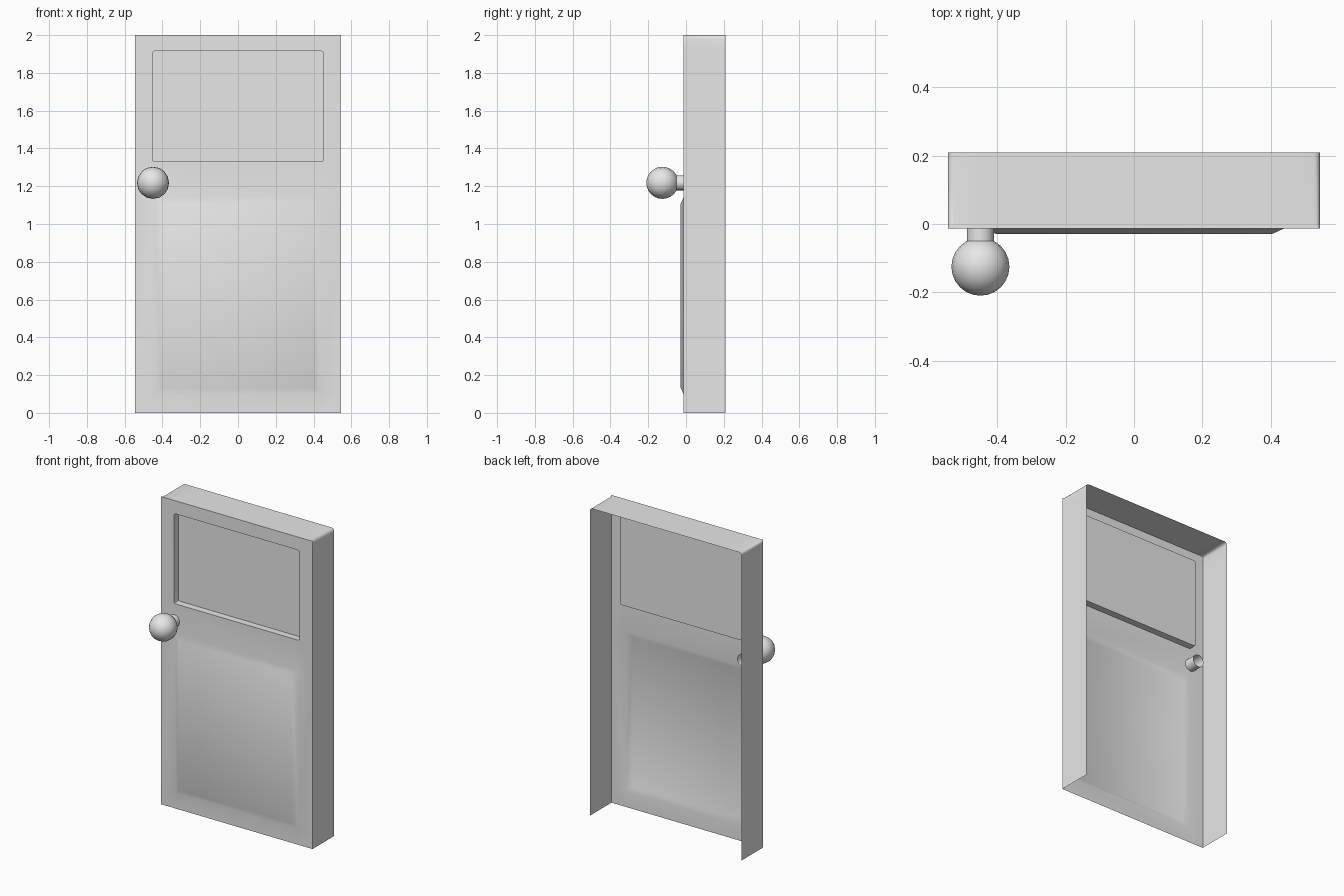
import bpy, bmesh, math
from mathutils import Matrix, Vector

if "Cube" in bpy.data.objects:
    bpy.data.objects.remove(bpy.data.objects["Cube"], do_unlink=True)

grey = bpy.data.materials.new("plain_grey")
grey.use_nodes = True
colour = (0.8, 0.8, 0.8, 1)
grey.diffuse_color = colour
grey.node_tree.nodes["Principled BSDF"].inputs["Base Color"].default_value = colour

HALF_W, HEIGHT = 0.545, 2.0
FRONT, LIP, BACK = -0.013, 0.0, 0.21


def finish(bm, name, angle):
    mesh = bpy.data.meshes.new(name)
    bm.to_mesh(mesh)
    bm.free()
    mesh.materials.append(grey)
    obj = bpy.data.objects.new(name, mesh)
    bpy.context.collection.objects.link(obj)
    bpy.ops.object.select_all(action="DESELECT")
    obj.select_set(True)
    bpy.context.view_layer.objects.active = obj
    bpy.ops.object.shade_smooth_by_angle(angle=math.radians(angle))
    return obj


def along_y(edge):
    a, b = edge.verts
    return abs(a.co.y - b.co.y) > 0.01 and (a.co - b.co).xz.length < 1e-4


# Door front: rows of (height, half width of the middle column)
bm = bmesh.new()
rows = [(0, 0.44), (0.1, 0.44), (1.14, 0.44), (1.33, 0.452), (1.915, 0.452), (HEIGHT, 0.452)]
grid = [[bm.verts.new((x, FRONT, z)) for x in (-HALF_W, -w, w, HALF_W)] for z, w in rows]
faces = {}
for r in range(len(rows) - 1):
    for c in range(3):
        faces[r, c] = bm.faces.new((grid[r][c], grid[r][c + 1], grid[r + 1][c + 1], grid[r + 1][c]))
bm.normal_update()

# Door sides and top: two steps back from the outline, open at the bottom
rim = [e for e in bm.edges if e.is_boundary and max(v.co.z for v in e.verts) > 0]
for depth in (LIP, BACK):
    new = bmesh.ops.extrude_edge_only(bm, edges=rim)["geom"]
    for v in new:
        if isinstance(v, bmesh.types.BMVert):
            v.co.y = depth
    rim = [e for e in new if isinstance(e, bmesh.types.BMEdge)
           and all(abs(v.co.y - depth) < 1e-5 for v in e.verts)]

# Raised lower panel
bmesh.ops.inset_region(bm, faces=[faces[1, 1]], thickness=0.035, depth=0.016, use_even_offset=True)

# Recessed upper pane
new = bmesh.ops.extrude_face_region(bm, geom=[faces[3, 1]])["geom"]
pane = [v for v in new if isinstance(v, bmesh.types.BMVert)]
bmesh.ops.translate(bm, verts=pane, vec=Vector((0, 0.045, 0)))
if faces[3, 1].is_valid and all(v not in pane for v in faces[3, 1].verts):
    bm.faces.remove(faces[3, 1])

# Rounded pane corners and rounded top corners behind the square front lip
pane_corners = [e for e in bm.edges if along_y(e) and any(v in pane for v in e.verts)]
bmesh.ops.bevel(bm, geom=pane_corners, offset=0.012, segments=2, profile=0.5, affect="EDGES")
top_corners = [e for e in bm.edges if along_y(e)
               and all(abs(v.co.x) > HALF_W - 0.001 and v.co.z > HEIGHT - 0.001 for v in e.verts)
               and max(v.co.y for v in e.verts) > LIP + 0.1]
bmesh.ops.bevel(bm, geom=top_corners, offset=0.018, segments=3, profile=0.5, affect="EDGES")
finish(bm, "door_shell", 40)

# Round knob and its open stem
turn = Matrix.Rotation(math.radians(90), 4, "X")
bm = bmesh.new()
bmesh.ops.create_uvsphere(bm, u_segments=16, v_segments=12, radius=0.085,
                          matrix=Matrix.Translation((-0.45, -0.125, 1.218)) @ turn)
finish(bm, "door_knob", 60)

bm = bmesh.new()
bmesh.ops.create_cone(bm, cap_ends=False, segments=16, radius1=0.04, radius2=0.04, depth=0.12,
                      matrix=Matrix.Translation((-0.45, 0.0, 1.218)) @ turn)
finish(bm, "knob_stem", 60)
